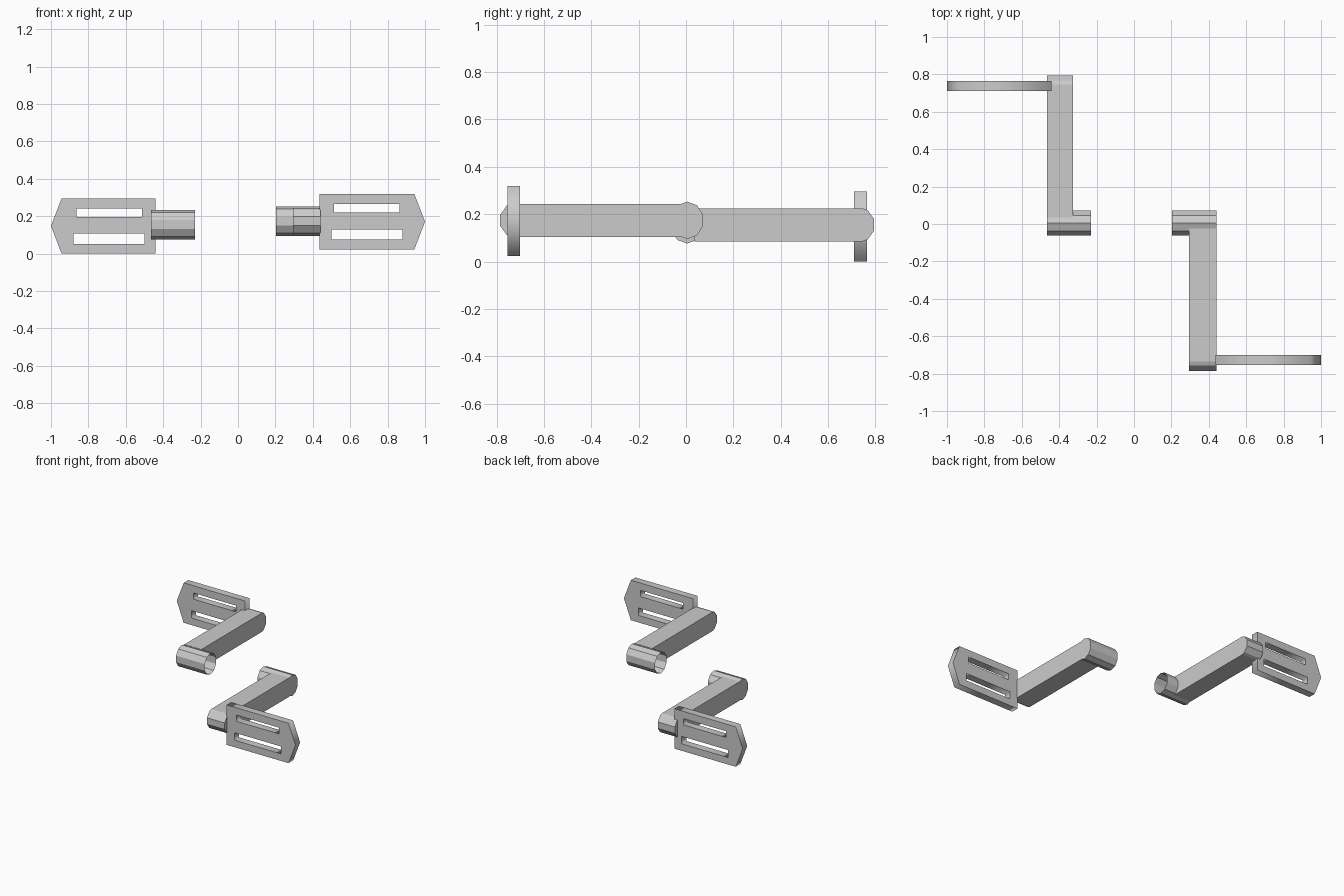
import bpy
import bmesh
from math import sin, cos, pi
from mathutils import Matrix

cube = bpy.data.objects.get("Cube")
if cube:
    bpy.data.objects.remove(cube, do_unlink=True)

grey = bpy.data.materials.new("plain grey")
grey.use_nodes = True
colour = (0.6, 0.6, 0.6, 1)
grey.diffuse_color = colour
grey.node_tree.nodes["Principled BSDF"].inputs["Base Color"].default_value = colour

AXLE_Y = 0.005


def finish(name, bm, side):
    """Turn a part half round for the right side and store it as an object."""
    if side < 0:
        bm.transform(Matrix.Rotation(pi, 4, 'Z'))
    bm.transform(Matrix.Translation((0, AXLE_Y, 0)))
    bmesh.ops.remove_doubles(bm, verts=bm.verts, dist=1e-5)
    bmesh.ops.recalc_face_normals(bm, faces=bm.faces)
    mesh = bpy.data.meshes.new(name)
    bm.to_mesh(mesh)
    bm.free()
    mesh.materials.clear()
    mesh.materials.append(grey)
    bpy.context.collection.objects.link(bpy.data.objects.new(name, mesh))


def extrude_x(profile, x0, x1, open_start=False):
    """Sweep a closed (y, z) profile along x."""
    bm = bmesh.new()
    a = [bm.verts.new((x0, y, z)) for y, z in profile]
    b = [bm.verts.new((x1, y, z)) for y, z in profile]
    n = len(profile)
    for i in range(n):
        j = (i + 1) % n
        bm.faces.new((a[i], a[j], b[j], b[i]))
    bm.faces.new(b)
    if not open_start:
        bm.faces.new(a)
    return bm


def plate(loops, thickness):
    """Filled flat outline with holes, standing upright in xz."""
    curve = bpy.data.curves.new("outline", 'CURVE')
    curve.dimensions = '2D'
    curve.fill_mode = 'BOTH'
    curve.extrude = thickness / 2
    for loop in loops:
        spline = curve.splines.new('POLY')
        spline.points.add(len(loop) - 1)
        for point, (x, z) in zip(spline.points, loop):
            point.co = (x, z, 0, 1)
        spline.use_cyclic_u = True
    helper = bpy.data.objects.new("outline", curve)
    bpy.context.collection.objects.link(helper)
    graph = bpy.context.evaluated_depsgraph_get()
    mesh = bpy.data.meshes.new_from_object(helper.evaluated_get(graph))
    bm = bmesh.new()
    bm.from_mesh(mesh)
    bm.transform(Matrix.Rotation(pi / 2, 4, 'X'))
    bpy.data.objects.remove(helper, do_unlink=True)
    bpy.data.curves.remove(curve)
    bpy.data.meshes.remove(mesh)
    return bm


def rect(x0, x1, z0, z1):
    return [(x0, z0), (x1, z0), (x1, z1), (x0, z1)]


# side, crank x range (inner, arm, outer), crank height, pedal height, pedal start
SIDES = (
    ("left", 1, (0.203, 0.295, 0.44), 0.174, 0.171, 0.435),
    ("right", -1, (0.23, 0.325, 0.465), 0.155, 0.148, 0.44),
)

for label, side, (inner, arm, outer), zc, zp, start in SIDES:
    # Ten-sided axle sleeve, open towards the middle
    ring = [(0.07 * sin(i * pi / 5), zc + 0.079 * cos(i * pi / 5)) for i in range(10)]
    finish(label + "_axle_sleeve", extrude_x(ring, inner, outer, True), side)

    # Crank arm with a faceted round tip
    half = [(-0.03, 0.07), (-0.74, 0.07), (-0.762, 0.062), (-0.79, 0.024)]
    outline = [(y, zc + z) for y, z in half] + [(y, zc - z) for y, z in reversed(half)]
    finish(label + "_crank_arm", extrude_x(outline, arm, outer), side)

    # Pedal plate with a pointed outer end and two slots
    body = [(start, -0.148), (0.943, -0.148), (1, 0), (0.943, 0.148), (start, 0.148)]
    slots = [rect(0.514, 0.863, 0.048, 0.094), rect(0.5, 0.88, -0.096, -0.041)]
    bm = plate([body] + slots, 0.054)
    bm.transform(Matrix.Translation((0, -0.7325, zp)))
    finish(label + "_pedal", bm, side)
